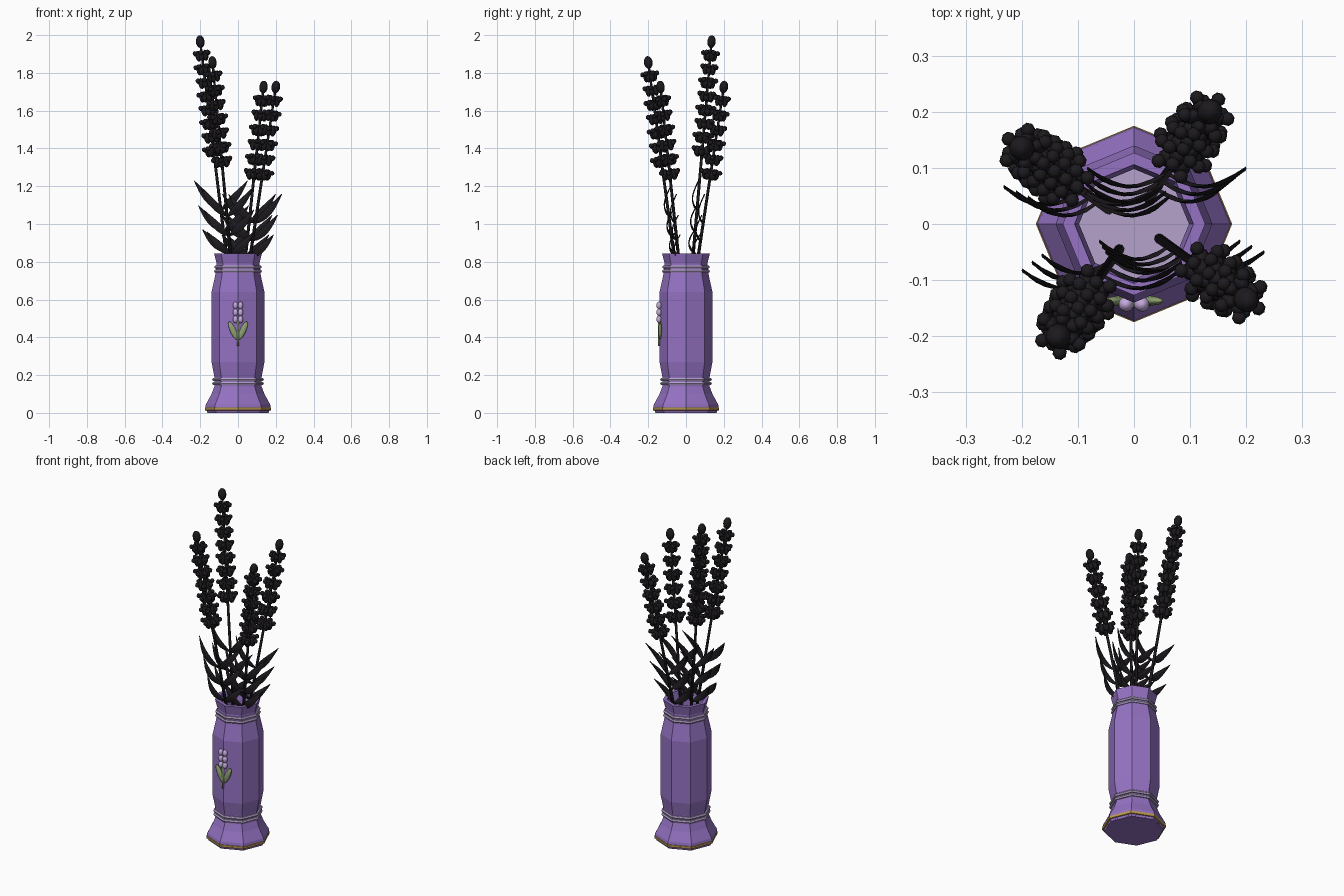
import bpy, bmesh, math
from mathutils import Vector, Matrix

if "Cube" in bpy.data.objects:
    bpy.data.objects.remove(bpy.data.objects["Cube"])

def material(name, r, g, b):
    m = bpy.data.materials.new(name)
    m.diffuse_color = (r, g, b, 1)
    m.use_nodes = True
    m.node_tree.nodes["Principled BSDF"].inputs["Base Color"].default_value = m.diffuse_color
    return m

PURPLE = material("purple", .30, .17, .55)
LILAC = material("lilac", .46, .36, .60)
BEAD = material("bead_lilac", .55, .40, .72)
GOLD = material("gold", .50, .32, .08)
GREEN = material("green", .27, .36, .17)
DARK = material("dark", .012, .010, .013)

def finish(name, bm, mat, smooth=False):
    bmesh.ops.recalc_face_normals(bm, faces=bm.faces)
    me = bpy.data.meshes.new(name)
    bm.to_mesh(me)
    bm.free()
    for p in me.polygons:
        p.use_smooth = smooth
    me.materials.append(mat)
    ob = bpy.data.objects.new(name, me)
    bpy.context.collection.objects.link(ob)
    return ob

def lathe(name, profile, mat, closed=False, n=8):
    """Eight-sided turned form from (radius, z) points, corners on the axes."""
    bm = bmesh.new()
    rings = [[bm.verts.new((r * math.cos(a), r * math.sin(a), z))
              for a in (2 * math.pi * i / n for i in range(n))] for r, z in profile]
    pairs = list(zip(rings, rings[1:]))
    if closed:
        pairs.append((rings[-1], rings[0]))
    else:
        bm.faces.new(rings[0])
        bm.faces.new(rings[-1])
    for a, b in pairs:
        for i in range(n):
            j = (i + 1) % n
            bm.faces.new((a[i], a[j], b[j], b[i]))
    return finish(name, bm, mat)

def blob(bm, centre, size, rot=None, u=10, v=7):
    m = Matrix.Translation(centre) @ (rot or Matrix()) @ Matrix.Diagonal((*size, 1))
    bmesh.ops.create_uvsphere(bm, u_segments=u, v_segments=v, radius=1, matrix=m)

def rod(bm, a, b, r1, r2):
    d = b - a
    m = Matrix.Translation((a + b) / 2) @ d.to_track_quat('Z', 'Y').to_matrix().to_4x4()
    bmesh.ops.create_cone(bm, cap_ends=True, segments=8, radius1=r1, radius2=r2,
                          depth=d.length, matrix=m)

# vase: outer wall, rim, inner wall and inner floor
lathe("vase", [(.164, .005), (.173, .03), (.170, .045), (.140, .10), (.125, .14), (.125, .19),
               (.140, .27), (.140, .64), (.118, .74), (.113, .79), (.127, .845),
               (.106, .845), (.098, .79), (.100, .68)], PURPLE)
lathe("inner_fill", [(.099, .69), (.099, .70)], LILAC)
lathe("foot", [(.162, 0), (.166, .012)], PURPLE)
lathe("gold_foot_trim", [(.164, .012), (.174, .014), (.175, .028), (.165, .030)], GOLD, closed=True)

# pairs of raised bands
for i, (r, z) in enumerate([(.128, .155), (.128, .177), (.118, .75), (.117, .772)]):
    t = .009
    lathe(f"band_{i + 1}", [(r + t * math.cos(a), z + t * math.sin(a))
                            for a in (k * math.pi / 3 for k in range(6))], LILAC, closed=True)

# flower emblem on the front
bm = bmesh.new()
for row in range(3):
    for s in (-1, 1):
        blob(bm, (s * .014, -.143, .495 + row * .037), (.014, .014, .020))
finish("emblem_flowers", bm, BEAD, True)
bm = bmesh.new()
rod(bm, Vector((0, -.143, .355)), Vector((0, -.143, .49)), .006, .006)
for s in (-1, 1):
    blob(bm, (s * .026, -.137, .435), (.017, .009, .053), Matrix.Rotation(s * .42, 4, 'Y'))
finish("emblem_stem_leaves", bm, GREEN, True)

def leaf(bm, base, side, dx, dz):
    """Curved pointed blade, broad in the xz plane."""
    path, n = [], 8
    for i in range(n + 1):
        s = i / n
        path.append(base + Vector((side * dx * s, -.028 * math.sin(math.pi * s) + .008 * s,
                                   dz * (.65 * s + .35 * s * s))))
    rows = []
    for i, p in enumerate(path):
        d = path[min(i + 1, n)] - path[max(i - 1, 0)]
        w = .0015 + .019 * math.sin(math.pi * (i / n) ** .85)
        across = Vector((-d.z, 0, d.x)).normalized() * w
        rows.append([bm.verts.new(p + q) for q in
                     (across, Vector((0, .0035, 0)), -across, Vector((0, -.0035, 0)))])
    for a, b in zip(rows, rows[1:]):
        for k in range(4):
            bm.faces.new((a[k], a[(k + 1) % 4], b[(k + 1) % 4], b[k]))
    bm.faces.new(rows[0])
    bm.faces.new(rows[-1])

# four flower sprigs, each turned a quarter from the last
for i, tip_z in enumerate([1.965, 1.855, 1.725, 1.725]):
    turn = Matrix.Rotation(i * math.pi / 2, 3, 'Z')
    base = turn @ Vector((-.045, .026, .70))
    tip = turn @ Vector((-.200, .135, 0))
    tip.z = tip_z
    axis = (tip - base).normalized()
    frame = axis.to_track_quat('Z', 'Y').to_matrix().to_4x4()

    bm = bmesh.new()
    rod(bm, base, tip, .009, .006)
    finish(f"stem_{i + 1}", bm, DARK, True)

    # whorls of buds with small outer florets, and a bud at the tip
    bm = bmesh.new()
    length = (tip - base).length * .49
    count = round(length / .082)
    for w in range(count):
        f = w / (count - 1)
        c = tip - axis * (length - .04 - f * (length - .115))
        k = 1.05 - .22 * f
        for b in range(6):
            a = (b + .5 * (w % 2)) * math.pi / 3
            out = frame.to_3x3() @ Vector((math.cos(a), math.sin(a), 0))
            blob(bm, c + out * .027 * k, (.017 * k, .017 * k, .029), frame, 8, 6)
            blob(bm, c + out * .046 * k + axis * .014, (.013,) * 3, frame, 8, 6)
    blob(bm, tip, (.023, .023, .034), frame)
    finish(f"flower_spike_{i + 1}", bm, DARK, True)

    # three pairs of leaves
    bm = bmesh.new()
    for j, t in enumerate((.12, .205, .295)):
        for side in (-1, 1):
            leaf(bm, base.lerp(tip, t), side, .125 + .008 * j, .12 + .018 * j)
    finish(f"leaves_{i + 1}", bm, DARK)
